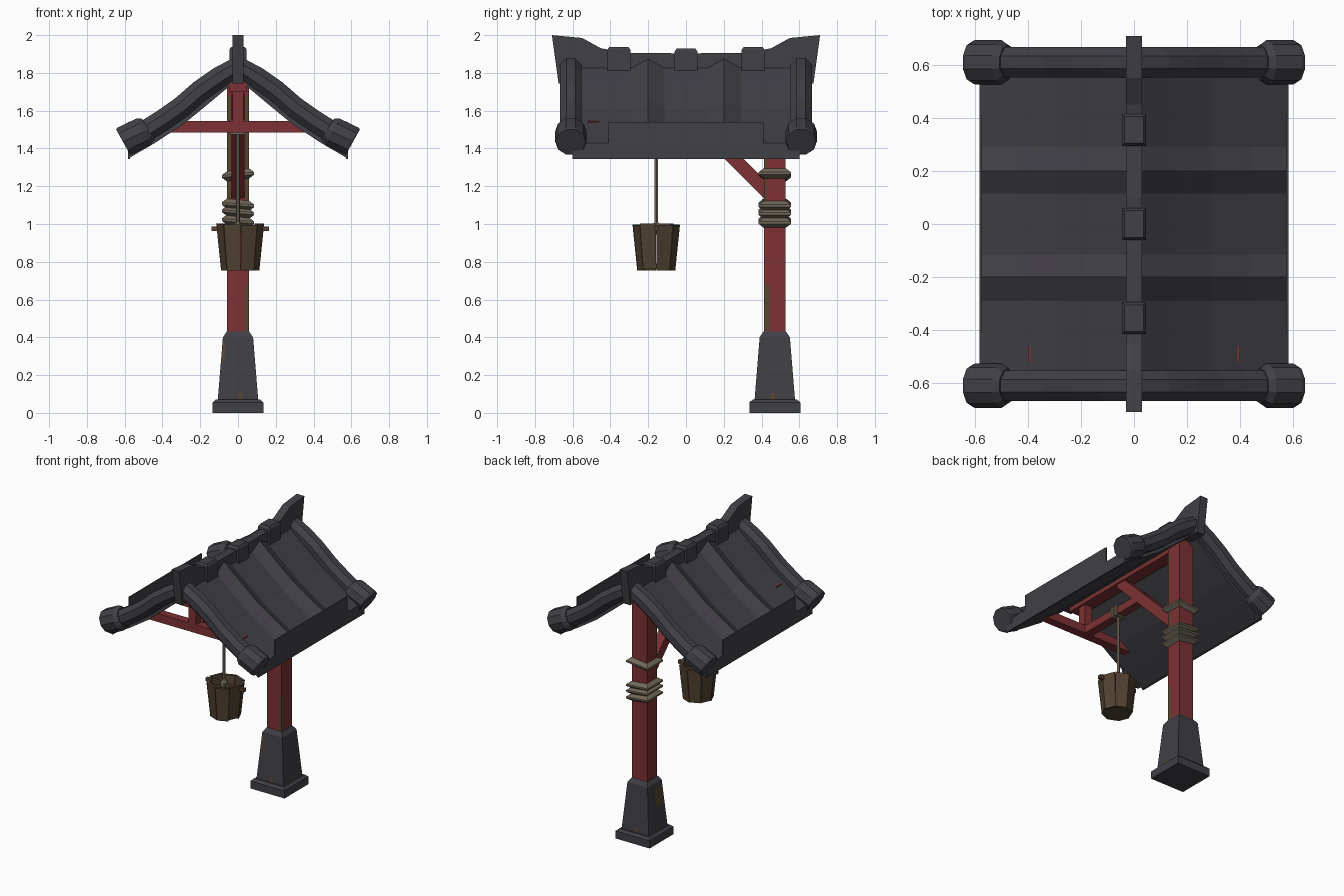
import bpy, bmesh, math, random
from mathutils import Vector, Matrix

if "Cube" in bpy.data.objects:
    bpy.data.objects.remove(bpy.data.objects["Cube"])

random.seed(4)


def material(name, rgb):
    m = bpy.data.materials.new(name)
    m.diffuse_color = (*rgb, 1)
    m.use_nodes = True
    m.node_tree.nodes["Principled BSDF"].inputs["Base Color"].default_value = m.diffuse_color
    return m


SLATE = material("dark slate", (0.052, 0.050, 0.060))
RED = material("red paint", (0.205, 0.031, 0.033))
DIRT = material("brown grime", (0.095, 0.062, 0.030))
WOOD = material("bucket wood", (0.085, 0.055, 0.032))
ROPE = material("rope", (0.170, 0.140, 0.103))


def finish(bm, name, mats):
    bmesh.ops.recalc_face_normals(bm, faces=bm.faces)
    me = bpy.data.meshes.new(name)
    bm.to_mesh(me)
    bm.free()
    ob = bpy.data.objects.new(name, me)
    bpy.context.collection.objects.link(ob)
    for m in mats:
        me.materials.append(m)
    return ob


def loft_bm(loops):
    """Closed loops of equal length joined in order, both ends capped."""
    bm = bmesh.new()
    vs = [[bm.verts.new(p) for p in loop] for loop in loops]
    n = len(vs[0])
    for a, b in zip(vs, vs[1:]):
        for i in range(n):
            bm.faces.new((a[i], a[(i + 1) % n], b[(i + 1) % n], b[i]))
    bm.faces.new(vs[0])
    bm.faces.new(vs[-1])
    return bm


def loft(name, loops, mat):
    return finish(loft_bm(loops), name, [mat])


def mirror_x(ob):
    ob.modifiers.new("mirror", 'MIRROR').use_axis[0] = True


def square(cx, cy, z, h, tilt=0.0):
    return [(cx + sx * h, cy + sy * h, z + tilt * sx)
            for sx, sy in ((-1, -1), (1, -1), (1, 1), (-1, 1))]


def box(name, lo, hi, mat):
    return loft(name, [[(lo[0], lo[1], z), (hi[0], lo[1], z), (hi[0], hi[1], z), (lo[0], hi[1], z)]
                       for z in (lo[2], hi[2])], mat)


def stained(name, loops, mat, rule, cuts):
    """Lofted part with grime on the faces chosen by a rule."""
    bm = loft_bm(loops)
    bmesh.ops.subdivide_edges(bm, edges=bm.edges[:], cuts=cuts, use_grid_fill=True)
    for f in bm.faces:
        if rule(f.calc_center_median()):
            f.material_index = 1
    return finish(bm, name, [mat, DIRT])


PY = 0.47  # post centre in y

# stone foot with grime blotches
loft("foot_plinth", [square(0, PY, 0, .135), square(0, PY, .055, .135), square(0, PY, .07, .118)], SLATE)


def foot_stain(c):
    x, y, z = c.x, c.y - PY, c.z
    low = z < .20 - 1.6 * abs(abs(x + y) - .15) and x * y < 0 and z > .06
    high = x < -.04 and y < 0 and .2 < z < .38 and x < -.1 + (z - .2) * .25
    return low or high


stained("stone_foot", [square(0, PY, .07, .107), square(0, PY, .40, .08)], SLATE, foot_stain, 9)
loft("foot_shoulder", [square(0, PY, .40, .08), square(0, PY, .43, .06)], SLATE)


# red post, worn along its front corners
def post_stain(c):
    x, y, z = c.x, c.y - PY, c.z
    if y > -.03 or abs(x) < .035:
        return False
    return (z < .48 and x > 0) or (x > 0 and .55 < z < .7) or (y < -.045 and 1.1 < z < 1.7)


stained("post", [square(0, PY, .43, .058), square(0, PY, 1.76, .058)], RED, post_stain, 15)

# beams, hanger and diagonal brace
box("ridge_beam", (-.045, -.60, 1.70), (.045, .50, 1.77), RED)
box("cross_beam", (-.40, -.52, 1.485), (.40, -.46, 1.545), RED)
box("hanger_post", (-.03, -.52, 1.54), (.03, -.46, 1.71), RED)
box("bucket_beam", (-.03, -.48, 1.485), (.03, .12, 1.54), RED)
q = .025
loft("brace", [[(sx * .035, y + s * q, z + s * q) for sx, s in ((-1, -1), (1, -1), (1, 1), (-1, 1))]
               for y, z in ((.46, 1.14), (-.11, 1.71))], RED)

# rope bindings around the post
for i, (z, tilt) in enumerate(((1.015, -.008), (1.062, .008), (1.102, -.006), (1.26, .008))):
    loft(f"rope_binding_{i}", [square(0, PY, z + dz, h, tilt if i != 1 else -tilt) for h, dz in
                               ((.06, -.026), (.086, -.006), (.086, .006), (.06, .026))], ROPE)

# roof slab: folded tiles along y, sagging slope along x
SLOPE = [(0, 1.85), (.15, 1.725), (.29, 1.61), (.44, 1.512), (.58, 1.43)]
FOLDS = [(-.60, 0), (-.29, 0), (-.20, .05), (-.115, 0), (.115, 0), (.20, .05), (.29, 0), (.60, 0)]
mirror_x(loft("roof_slab", [[(x, y, z + d) for y, d in FOLDS] + [(x, .6, z - .083), (x, -.6, z - .083)]
                            for x, z in SLOPE], SLATE))

# eave board with raised middle
EAVE = [(-.60, 1.345), (.60, 1.345), (.60, 1.43), (.41, 1.43), (.41, 1.54),
        (-.41, 1.54), (-.41, 1.43), (-.60, 1.43)]
mirror_x(loft("eave_board", [[(x, y, z) for y, z in EAVE] for x in (.573, .583)], SLATE))


# gable rolls and their end caps
def tube(name, path, y, sides):
    loops = []
    for i, (x, z, r) in enumerate(path):
        a, b = path[max(i - 1, 0)], path[min(i + 1, len(path) - 1)]
        t = Vector((b[0] - a[0], b[1] - a[1])).normalized()
        if x == 0:
            t = Vector((1, 0))
        loop = []
        for k in range(sides):
            w = 2 * math.pi * (k + .5) / sides
            c, s = r * math.cos(w), r * math.sin(w)
            loop.append((x - t.y * c, y + s, z + t.x * c))
        loops.append(loop)
    mirror_x(loft(name, loops, SLATE))


ROLL = [(0, 1.835), (.1, 1.775), (.2, 1.705), (.3, 1.618), (.4, 1.548), (.5, 1.485), (.58, 1.445)]
for side, y in (("front", -.61), ("back", .61)):
    tube(f"{side}_gable_roll", [(x, z, .062) for x, z in ROLL], y, 8)
    tube(f"{side}_roll_cap", [(.475, 1.503, .066), (.50, 1.488, .084), (.60, 1.44, .084), (.609, 1.435, .079)], y, 10)

# ridge bar with upswept ends, and its collars
HALF = [(0, 1.90), (.10, 1.905), (.30, 1.905), (.45, 1.93), (.55, 1.985), (.71, 2.0), (.675, 1.745), (.55, 1.745), (.45, 1.79)]
SIDE = HALF + [(-y, z) for y, z in reversed(HALF[1:])]
SIDE.insert(len(HALF), (0, 1.79))
loft("ridge_bar", [[(x, y, z) for y, z in SIDE] for x in (-.03, .03)], SLATE)
for name, y, top in (("front", -.355, 1.938), ("middle", 0, 1.928), ("back", .355, 1.938)):
    loft(f"{name}_ridge_collar", [[(sx * w, y + sy * d, z) for sx, sy in ((-1, -1), (1, -1), (1, 1), (-1, 1))]
                                  for w, d, z in ((.046, .06, 1.80), (.046, .06, top - .015), (.036, .05, top))], SLATE)

# bucket of eight staves with a floor
BX, BY = .014, -.157
for k in range(8):
    mid = 2 * math.pi * (k + .5) / 8
    dr, dz = random.uniform(-.004, .004), random.uniform(-.006, .004)
    loops = []
    for r, z in ((.101, .758 + dz), (.126, 1.0 + dz)):
        loops.append([(BX + (r + dr + o) * math.cos(mid + a), BY + (r + dr + o) * math.sin(mid + a), z)
                      for a, o in ((-.385, 0), (.385, 0), (.385, -.02), (-.385, -.02))])
    loft(f"bucket_stave_{k}", loops, WOOD)


def octagon(r, z, cx=BX, cy=BY, n=8):
    return [(cx + r * math.cos(2 * math.pi * k / n), cy + r * math.sin(2 * math.pi * k / n), z) for k in range(n)]


loft("bucket_floor", [octagon(.093, .762), octagon(.096, .79)], WOOD)
box("bucket_crossbar", (-.14, BY - .012, .962), (.165, BY + .012, .986), WOOD)

# hanging rope, knot and loops over the beam
loft("hanging_rope", [octagon(.011, z, 0, BY, 6) for z in (.96, 1.49)], ROPE)
loft("rope_knot", [octagon(r, z, 0, BY, 6) for r, z in ((.012, .945), (.026, .96), (.026, .99), (.012, 1.01))], ROPE)
for i, dy in enumerate((-.018, .014)):
    box(f"rope_loop_{i}", (-.04, BY + dy - .01, 1.475), (.04, BY + dy + .01, 1.55), ROPE)
